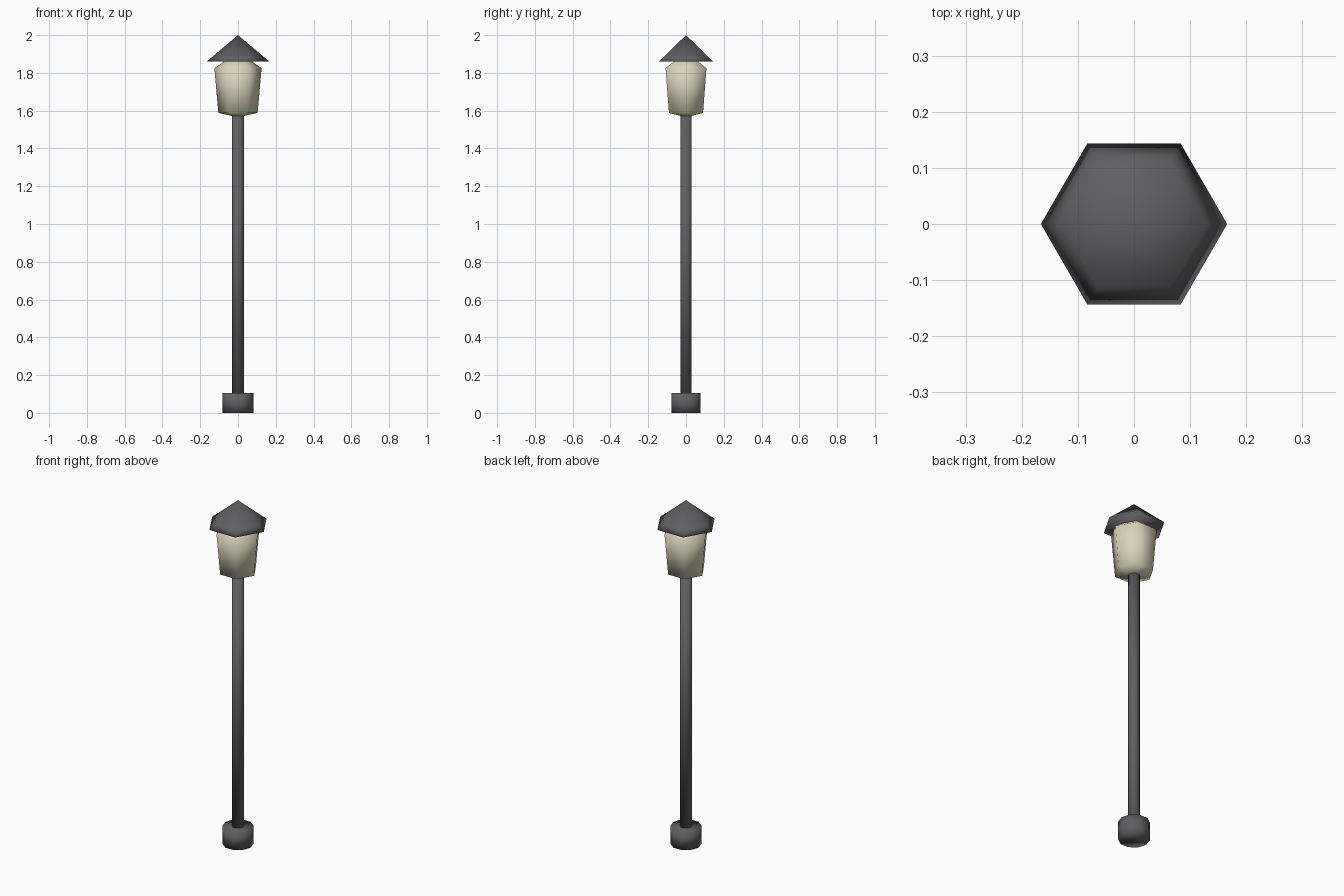
import bpy
import bmesh
from math import cos, sin, tau

if "Cube" in bpy.data.objects:
    bpy.data.objects.remove(bpy.data.objects["Cube"])


def material(name, rgb):
    mat = bpy.data.materials.new(name)
    mat.use_nodes = True
    mat.diffuse_color = (*rgb, 1)
    bsdf = next(n for n in mat.node_tree.nodes if n.type == "BSDF_PRINCIPLED")
    bsdf.inputs["Base Color"].default_value = (*rgb, 1)
    return mat


def lathe(name, profile, sides, mat):
    """Sweep (radius, height) points, bottom to top, into a smooth closed solid."""
    bm = bmesh.new()
    rings = []
    for r, z in profile:
        count = sides if r > 0 else 1
        rings.append([bm.verts.new((r * cos(tau * i / sides), r * sin(tau * i / sides), z))
                      for i in range(count)])
    for low, high in zip(rings, rings[1:]):
        for i in range(sides):
            j = (i + 1) % sides
            if len(low) == 1:
                bm.faces.new((low[0], high[j], high[i]))
            elif len(high) == 1:
                bm.faces.new((low[i], low[j], high[0]))
            else:
                bm.faces.new((low[i], low[j], high[j], high[i]))
    # Close any open ends
    if len(rings[0]) > 1:
        bm.faces.new(rings[0][::-1])
    if len(rings[-1]) > 1:
        bm.faces.new(rings[-1])
    bmesh.ops.recalc_face_normals(bm, faces=bm.faces)
    for face in bm.faces:
        face.smooth = True
    mesh = bpy.data.meshes.new(name)
    bm.to_mesh(mesh)
    bm.free()
    mesh.materials.append(mat)
    obj = bpy.data.objects.new(name, mesh)
    bpy.context.collection.objects.link(obj)
    return obj


dark_metal = material("dark_metal", (0.115, 0.115, 0.122))
warm_glass = material("warm_glass", (0.72, 0.66, 0.50))

# Foot and pole
lathe("base", [(0.082, 0), (0.082, 0.105)], 10, dark_metal)
lathe("pole", [(0.032, 0.05), (0.032, 1.58)], 10, dark_metal)

# Tapered six-sided lantern with sloping ends
lathe("lantern", [(0, 1.565), (0.104, 1.588), (0.125, 1.825), (0.06, 1.87)], 6, warm_glass)

# Pointed six-sided roof
lathe("roof", [(0.166, 1.86), (0.13, 1.89), (0, 2.0)], 6, dark_metal)
